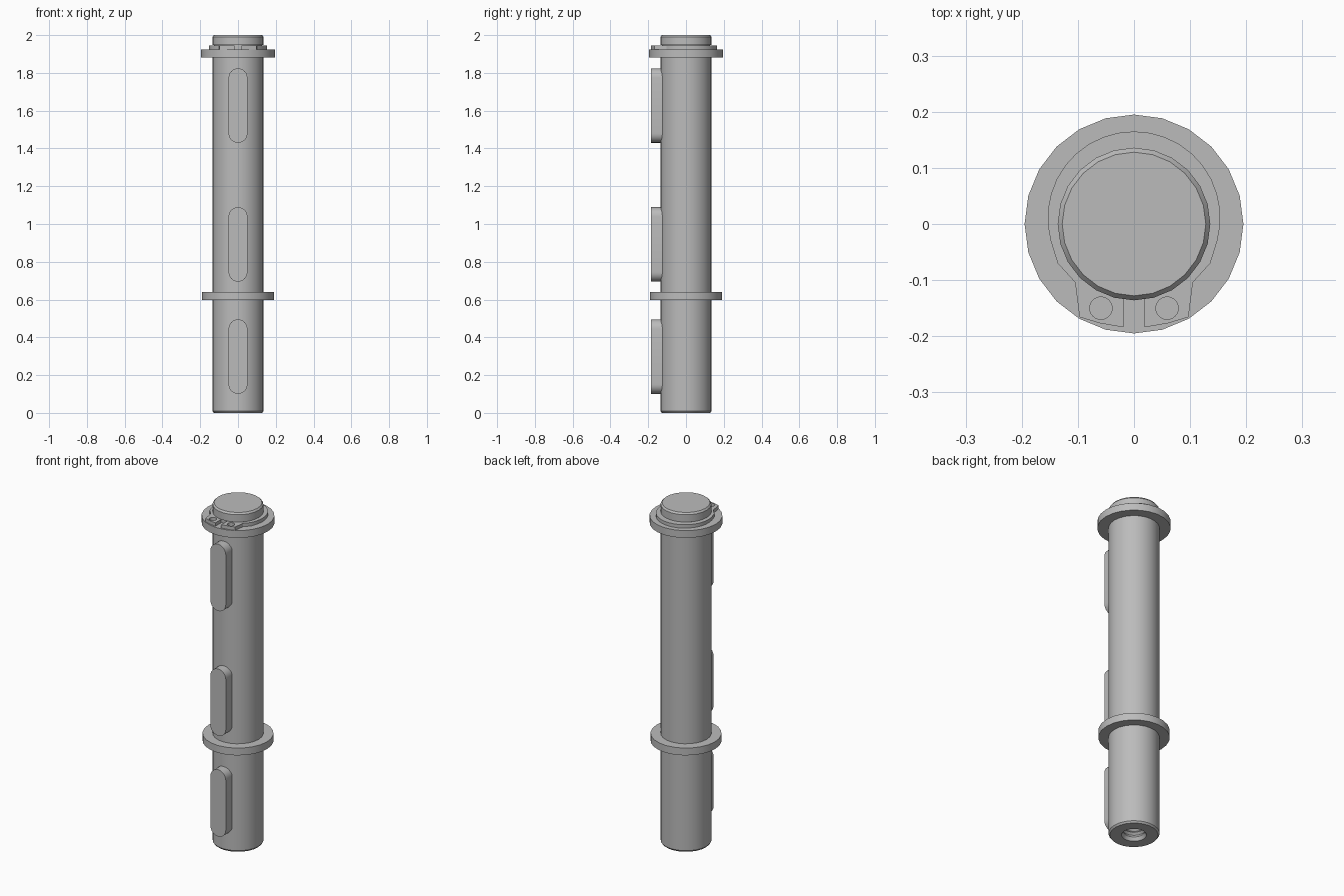
import bpy
import bmesh
from math import sin, cos, pi, radians

cube = bpy.data.objects.get("Cube")
if cube:
    bpy.data.objects.remove(cube)

steel = bpy.data.materials.new("grey_steel")
steel.use_nodes = True
GREY = (0.5, 0.5, 0.5, 1)
steel.diffuse_color = GREY
steel.node_tree.nodes["Principled BSDF"].inputs["Base Color"].default_value = GREY

SEGMENTS = 24
RADIUS = 0.136


def activate(obj):
    bpy.ops.object.select_all(action='DESELECT')
    obj.select_set(True)
    bpy.context.view_layer.objects.active = obj


def finish(obj):
    obj.data.materials.append(steel)
    activate(obj)
    bpy.ops.object.shade_smooth_by_angle(angle=radians(30))


def lathe(name, profile, closed=False):
    """Revolve (radius, z) points round the z axis."""
    bm = bmesh.new()
    points = profile + profile[:1] if closed else profile
    verts = [bm.verts.new((0, r, z)) for r, z in points]
    edges = [bm.edges.new(pair) for pair in zip(verts, verts[1:])]
    bmesh.ops.spin(bm, geom=verts + edges, cent=(0, 0, 0), axis=(0, 0, 1),
                   angle=2 * pi, steps=SEGMENTS)
    bmesh.ops.remove_doubles(bm, verts=bm.verts[:], dist=0.0001)
    bmesh.ops.recalc_face_normals(bm, faces=bm.faces[:])
    mesh = bpy.data.meshes.new(name)
    bm.to_mesh(mesh)
    bm.free()
    obj = bpy.data.objects.new(name, mesh)
    bpy.context.collection.objects.link(obj)
    finish(obj)
    return obj


def plate(name, outlines, half_depth):
    """Filled flat outlines with thickness; inner outlines become holes."""
    curve = bpy.data.curves.new(name, 'CURVE')
    curve.dimensions = '2D'
    curve.fill_mode = 'BOTH'
    curve.extrude = half_depth
    for outline in outlines:
        spline = curve.splines.new('POLY')
        spline.points.add(len(outline) - 1)
        for point, (x, y) in zip(spline.points, outline):
            point.co = (x, y, 0, 1)
        spline.use_cyclic_u = True
    obj = bpy.data.objects.new(name, curve)
    bpy.context.collection.objects.link(obj)
    activate(obj)
    bpy.ops.object.convert(target='MESH')
    obj = bpy.context.object
    bm = bmesh.new()
    bm.from_mesh(obj.data)
    bmesh.ops.remove_doubles(bm, verts=bm.verts[:], dist=0.0001)
    bmesh.ops.recalc_face_normals(bm, faces=bm.faces[:])
    bm.to_mesh(obj.data)
    bm.free()
    finish(obj)
    return obj


def arc(cx, cy, r, start, end, steps):
    angles = [radians(start + (end - start) * i / steps) for i in range(steps + 1)]
    return [(cx + r * cos(a), cy + r * sin(a)) for a in angles]


# Shaft: threaded bore in the bottom, chamfered ends, groove for the clip
bore = [(0, 0.36), (0.05, 0.33)]
for i in range(12):
    z = 0.31 - i * 0.024
    bore += [(0.05, z), (0.062, z - 0.012)]
bore += [(0.055, 0.02), (0.066, 0)]
body = [(RADIUS - 0.008, 0), (RADIUS, 0.01), (RADIUS, 1.924), (0.127, 1.924),
        (0.127, 1.947), (RADIUS, 1.947), (RADIUS, 1.99), (RADIUS - 0.008, 2), (0, 2)]
lathe("shaft", bore + body)

# Collars
for name, outer, low, high in (("middle_collar", 0.19, 0.597, 0.64),
                               ("top_washer", 0.195, 1.881, 1.924)):
    inner = RADIUS - 0.002
    lathe(name, [(inner, low), (outer, low), (outer, high), (inner, high)], closed=True)

# Round-ended keys along the front
for name, middle in (("lower_key", 0.298), ("middle_key", 0.892), ("upper_key", 1.627)):
    straight = 0.147
    outline = arc(0, straight, 0.05, 0, 180, 12) + arc(0, -straight, 0.05, 180, 360, 12)
    key = plate(name, [outline], 0.045)
    key.rotation_euler.x = pi / 2
    key.location = (0, -0.14, middle)

# Open retaining clip with two drilled ears
ear = [(0.019, -0.133), (0.019, -0.184), (0.06, -0.177), (0.097, -0.166),
       (0.105, -0.104), (0.136, -0.07)]
outer_edge = arc(0, 0.011, 0.154, -15, 195, 20)
mirrored_ear = [(-x, y) for x, y in reversed(ear)]
inner_edge = arc(0, 0, 0.13, 261, -81, 24)
holes = [arc(side * 0.059, -0.15, 0.02, 0, 345, 23) for side in (-1, 1)]
clip = plate("retaining_clip", [ear + outer_edge + mirrored_ear + inner_edge] + holes, 0.01)
clip.location.z = 1.934
